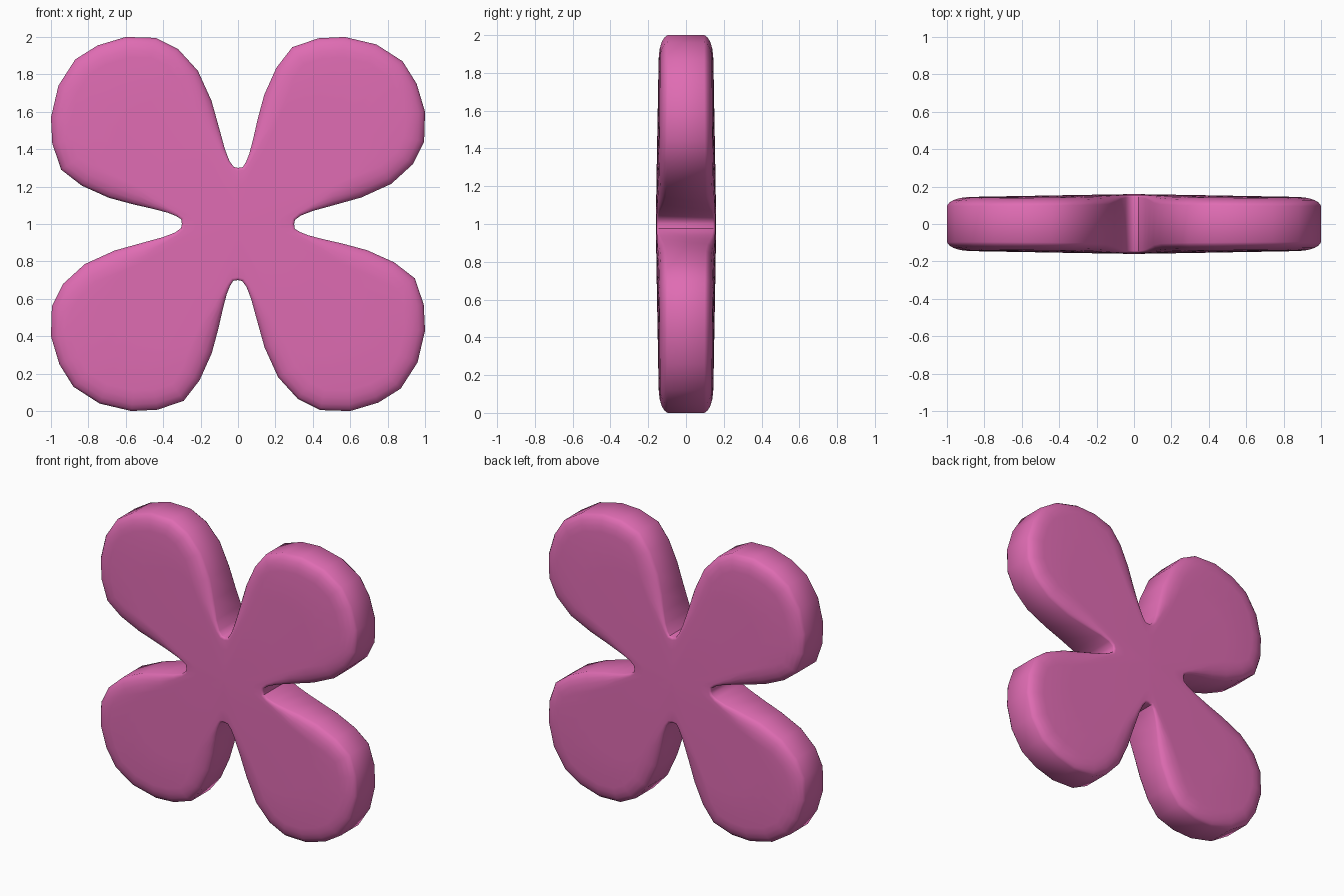
import bpy, bmesh, math
from mathutils import Vector

if "Cube" in bpy.data.objects:
    bpy.data.objects.remove(bpy.data.objects["Cube"])

pink = bpy.data.materials.new("pink")
pink.diffuse_color = (0.74, 0.15, 0.45, 1)
pink.use_nodes = True
pink.node_tree.nodes["Principled BSDF"].inputs["Base Color"].default_value = pink.diffuse_color

# Outline of one petal, from the top notch clockwise to the right notch
petal = [(0, .30), (.025, .303), (.042, .33), (.06, .375), (.08, .45), (.105, .56),
         (.14, .69), (.205, .835), (.29, .945), (.43, .993), (.57, 1.0), (.74, .96),
         (.88, .87), (.955, .75), (1.0, .60), (.995, .44), (.935, .32), (.82, .215),
         (.66, .142), (.52, .103), (.40, .07), (.335, .045), (.305, .022)]

# Four petals by quarter turns
outline = []
for k in range(4):
    for x, z in petal:
        for _ in range(k):
            x, z = z, -x
        outline.append(Vector((x, z)))
n = len(outline)


def smooth(t):
    t = max(0.0, min(1.0, t))
    return t * t * (3 - 2 * t)


def inset(d):
    """Outline moved inward, fading out towards the notches."""
    pts = []
    for i, p in enumerate(outline):
        t = (outline[(i + 1) % n] - outline[i - 1]).normalized()
        w = 0.15 + 0.85 * smooth((p.length - 0.3) / 0.4)
        pts.append(p + Vector((t.y, -t.x)) * d * w)
    return pts


def rim_drop(p):
    return smooth((p.length - 0.28) / 0.4)


# Rings from the rim to the middle: points and half thickness
rings = []
for d, drop in ((0, .044), (.012, .028), (.035, .014), (.07, .004), (.11, 0)):
    pts = inset(d)
    rings.append([(q, 0.16 - 0.016 * q.length - drop * (0.25 + 0.75 * rim_drop(p)))
                  for p, q in zip(outline, pts)])
last = [q for q, h in rings[-1]]
for s in (0.75, 0.45):
    rings.append([(q * s, 0.16 - 0.016 * q.length * s) for q in last])

bm = bmesh.new()


def add_ring(ring, side):
    return [bm.verts.new((q.x, side * h, q.y + 1)) for q, h in ring]


def bridge(a, b):
    for i in range(n):
        j = (i + 1) % n
        bm.faces.new((a[i], a[j], b[j], b[i]))


# Front and back domes, joined by the rim wall
rims = []
for side in (-1, 1):
    loops = [add_ring(r, side) for r in rings]
    for a, b in zip(loops, loops[1:]):
        bridge(a, b)
    centre = bm.verts.new((0, side * 0.16, 1))
    for i in range(n):
        bm.faces.new((loops[-1][i], loops[-1][(i + 1) % n], centre))
    rims.append(loops[0])
bridge(*rims)
bmesh.ops.recalc_face_normals(bm, faces=bm.faces)

mesh = bpy.data.meshes.new("four_petal_flower")
bm.to_mesh(mesh)
bm.free()
mesh.materials.append(pink)
flower = bpy.data.objects.new("four_petal_flower", mesh)
bpy.context.collection.objects.link(flower)
bpy.context.view_layer.objects.active = flower
flower.select_set(True)
bpy.ops.object.shade_smooth_by_angle(angle=math.radians(42))
